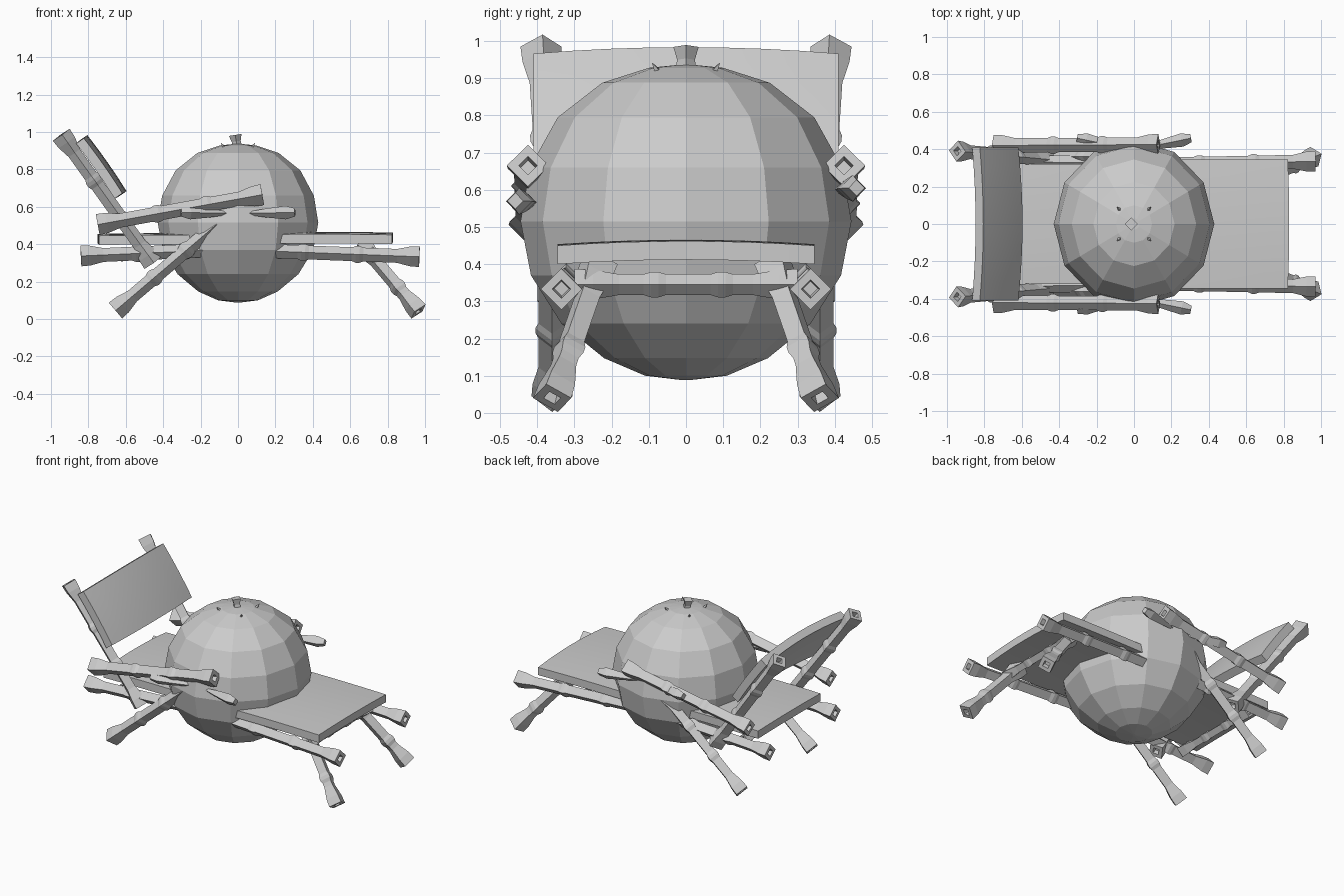
import bpy, bmesh, math
from mathutils import Vector

if "Cube" in bpy.data.objects:
    bpy.data.objects.remove(bpy.data.objects["Cube"])


def make_object(name, bm, smooth=False):
    bmesh.ops.recalc_face_normals(bm, faces=bm.faces)
    mesh = bpy.data.meshes.new(name)
    bm.to_mesh(mesh)
    bm.free()
    ob = bpy.data.objects.new(name, mesh)
    bpy.context.collection.objects.link(ob)
    if smooth:
        bpy.ops.object.select_all(action='DESELECT')
        ob.select_set(True)
        bpy.context.view_layer.objects.active = ob
        bpy.ops.object.shade_smooth_by_angle(angle=math.radians(35))
    return ob


def skin(name, rings):
    """Bridge a list of equal-length point rings and cap both ends."""
    bm = bmesh.new()
    vs = [[bm.verts.new(p) for p in ring] for ring in rings]
    n = len(vs[0])
    for a, b in zip(vs, vs[1:]):
        for i in range(n):
            bm.faces.new((a[i], a[(i + 1) % n], b[(i + 1) % n], b[i]))
    bm.faces.new(vs[0])
    bm.faces.new(vs[-1])
    return make_object(name, bm)


def rod(name, a, b, profile):
    """Four-sided diamond rod; profile is (distance along, radius)."""
    a, b = Vector(a), Vector(b)
    d = (b - a).normalized()
    ref = Vector((0, 0, 1)) if abs(d.z) < 0.95 else Vector((1, 0, 0))
    side = d.cross(ref).normalized()
    up = side.cross(d)
    rings = []
    for t, r in profile:
        c = a + d * t
        rings.append([c + r * s for s in (up, side, -up, -side)])
    return skin(name, rings)


def bamboo(name, a, b, r=0.037):
    """Bamboo pole with flared hollow ends and two raised nodes."""
    L = (Vector(b) - Vector(a)).length
    e = r * 1.5
    prof = [(0.03, 0.02), (0, 0.025), (0, e), (0.05, e * 0.95), (0.12, r)]
    for f in (0.36, 0.66):
        prof += [(L * f - 0.03, r), (L * f - 0.01, r * 1.22),
                 (L * f + 0.01, r * 1.22), (L * f + 0.03, r)]
    prof += [(L - 0.12, r), (L - 0.05, e * 0.95), (L, e), (L, 0.025), (L - 0.03, 0.02)]
    if L < 0.5:
        prof = [p for i, p in enumerate(prof) if i not in (9, 10, 11, 12)]
    return rod(name, a, b, prof)


def cushion(name, centre, u, v, normal, thick, bulge_u, bulge_v, nu=8, nv=8):
    """Bent padded slab spanned by half vectors u and v."""
    centre, u, v, n = map(Vector, (centre, u, v, normal))
    n.normalize()
    bm = bmesh.new()
    grid = {}
    for k in (0, 1):
        for i in range(nu + 1):
            for j in range(nv + 1):
                s, t = 2 * i / nu - 1, 2 * j / nv - 1
                h = bulge_u * (1 - s * s) + bulge_v * (1 - t * t)
                p = centre + u * s * (1 - 0.02 * t * t) + v * t + n * (h + (k - 0.5) * thick)
                grid[k, i, j] = bm.verts.new(p)
    for k in (0, 1):
        for i in range(nu):
            for j in range(nv):
                bm.faces.new([grid[k, i + x, j + y] for x, y in ((0, 0), (1, 0), (1, 1), (0, 1))])
    rim = [(i, 0) for i in range(nu)] + [(nu, j) for j in range(nv)]
    rim += [(i, nv) for i in range(nu, 0, -1)] + [(0, j) for j in range(nv, 0, -1)]
    for p, q in zip(rim, rim[1:] + rim[:1]):
        bm.faces.new((grid[0, p[0], p[1]], grid[0, q[0], q[1]],
                      grid[1, q[0], q[1]], grid[1, p[0], p[1]]))
    return make_object(name, bm, True)


# Faceted round body
body = [(0.935, 0.03), (0.928, 0.1), (0.888, 0.225), (0.795, 0.345), (0.66, 0.42),
        (0.515, 0.445), (0.37, 0.417), (0.24, 0.335), (0.147, 0.22), (0.1, 0.11), (0.088, 0.01)]
skin("body", [[(0.965 * r * math.cos(i * math.pi / 6), r * math.sin(i * math.pi / 6), z)
               for i in range(12)] for z, r in body])

# Stem and tiny thorns on top
rod("stem", (-0.005, 0, 0.92), (-0.015, 0, 0.985), [(0, 0.028), (0.03, 0.024), (0.065, 0.034)])
for sx in (-1, 1):
    for sy in (-1, 1):
        rod("thorn", (sx * 0.075, sy * 0.075, 0.915), (sx * 0.09, sy * 0.09, 0.94),
            [(0, 0.012), (0.034, 0.001)])

# Lounger frame, both sides
for s, tag in ((-1, "near"), (1, "far")):
    bamboo(f"front_rail_{tag}", (0.0, s * 0.315, 0.37), (0.97, s * 0.335, 0.333))
    bamboo(f"rear_rail_{tag}", (-0.84, s * 0.335, 0.337), (0.0, s * 0.325, 0.375))
    bamboo(f"front_leg_{tag}", (0.965, s * 0.36, 0.04), (0.66, s * 0.235, 0.4))
    bamboo(f"rear_leg_{tag}", (-0.655, s * 0.36, 0.045), (-0.08, s * 0.36, 0.535))
    bamboo(f"back_post_{tag}", (-0.945, s * 0.39, 0.985), (-0.455, s * 0.345, 0.3))
    bamboo(f"armrest_{tag}", (-0.75, s * 0.42, 0.505), (0.13, s * 0.425, 0.665), 0.038)
    # Pointed splinters beside the armrest
    for sx in (-1, 1):
        z = 0.565 if s < 0 else 0.6
        rod(f"splinter_{tag}", (sx * 0.04, s * 0.405, z), (sx * 0.31, s * 0.46, z + 0.005),
            [(0, 0.006), (0.12, 0.025), (0.22, 0.036), (0.27, 0.022)])

# Cross bars
bamboo("front_crossbar", (0.72, -0.3, 0.345), (0.72, 0.3, 0.345), 0.028)
bamboo("rear_crossbar", (-0.62, -0.3, 0.345), (-0.62, 0.3, 0.345), 0.028)

# Seat halves and backrest
cushion("front_seat", (0.44, 0, 0.425), (0.39, 0, 0.0), (0, 0.345, 0), (0, 0, 1), 0.05, 0.004, 0.012)
cushion("rear_seat", (-0.39, 0, 0.42), (0.36, 0, 0), (0, 0.32, 0), (0, 0, 1), 0.05, 0.004, 0.01)
cushion("backrest", (-0.742, 0, 0.805), (0.105, 0, -0.15), (0, 0.41, 0), (0.82, 0, 0.57),
        0.05, 0.005, 0.025)
